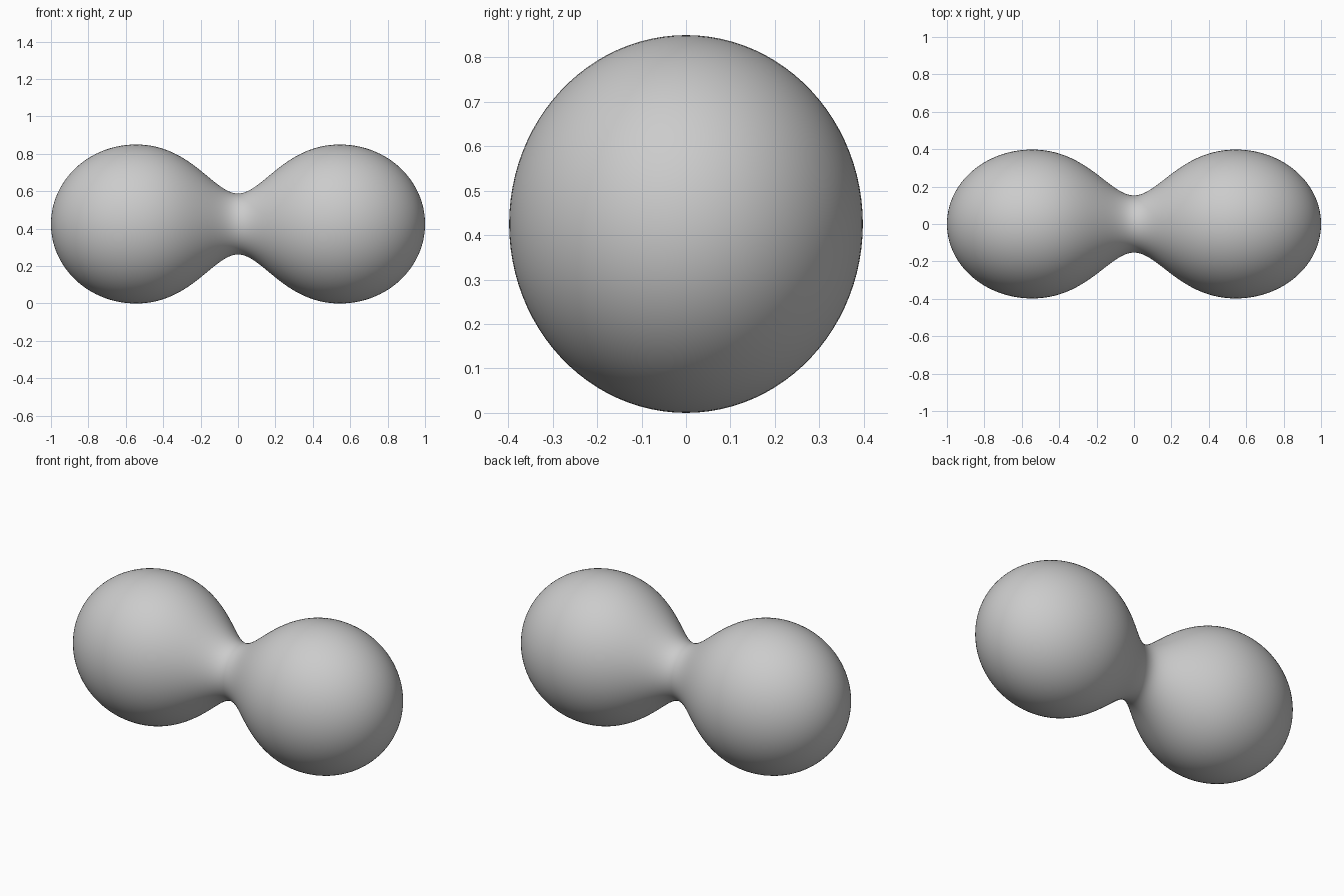
import bpy, bmesh, math
from mathutils import Vector
from mathutils.geometry import interpolate_bezier

if "Cube" in bpy.data.objects:
    bpy.data.objects.remove(bpy.data.objects["Cube"])

NECK, LOBE, LOBE_X = 0.163, 0.425, 0.545
K = 0.5523  # quarter-ellipse handle length


def arc(a, b, c, d, n):
    return interpolate_bezier(*[Vector((p[0], 0, p[1])) for p in (a, b, c, d)], n)


# Half profile: concave neck flaring into the lobe, then the rounded end
flare = arc((0, NECK), (0.13, NECK), (0.25, LOBE), (LOBE_X, LOBE), 33)
cap = arc((LOBE_X, LOBE), (LOBE_X + K * (1 - LOBE_X), LOBE), (1, K * LOBE), (1, 0), 33)
half = flare + cap[1:]
profile = [Vector((-p.x, 0, p.z)) for p in reversed(half[1:])] + half

# Revolve the profile around the x axis
bm = bmesh.new()
verts = [bm.verts.new(p) for p in profile]
edges = [bm.edges.new(pair) for pair in zip(verts, verts[1:])]
bmesh.ops.spin(bm, geom=verts + edges, cent=(0, 0, 0), axis=(1, 0, 0),
               angle=math.tau, steps=96)
bmesh.ops.remove_doubles(bm, verts=bm.verts, dist=1e-5)

# Slightly narrower front to back, resting on the ground
bmesh.ops.scale(bm, vec=(1, 0.398 / LOBE, 1), verts=bm.verts)
bmesh.ops.translate(bm, vec=(0, 0, LOBE), verts=bm.verts)
bmesh.ops.recalc_face_normals(bm, faces=bm.faces)

mesh = bpy.data.meshes.new("dumbbell_body")
bm.to_mesh(mesh)
bm.free()
mesh.shade_smooth()
body = bpy.data.objects.new("dumbbell_body", mesh)
bpy.context.collection.objects.link(body)
